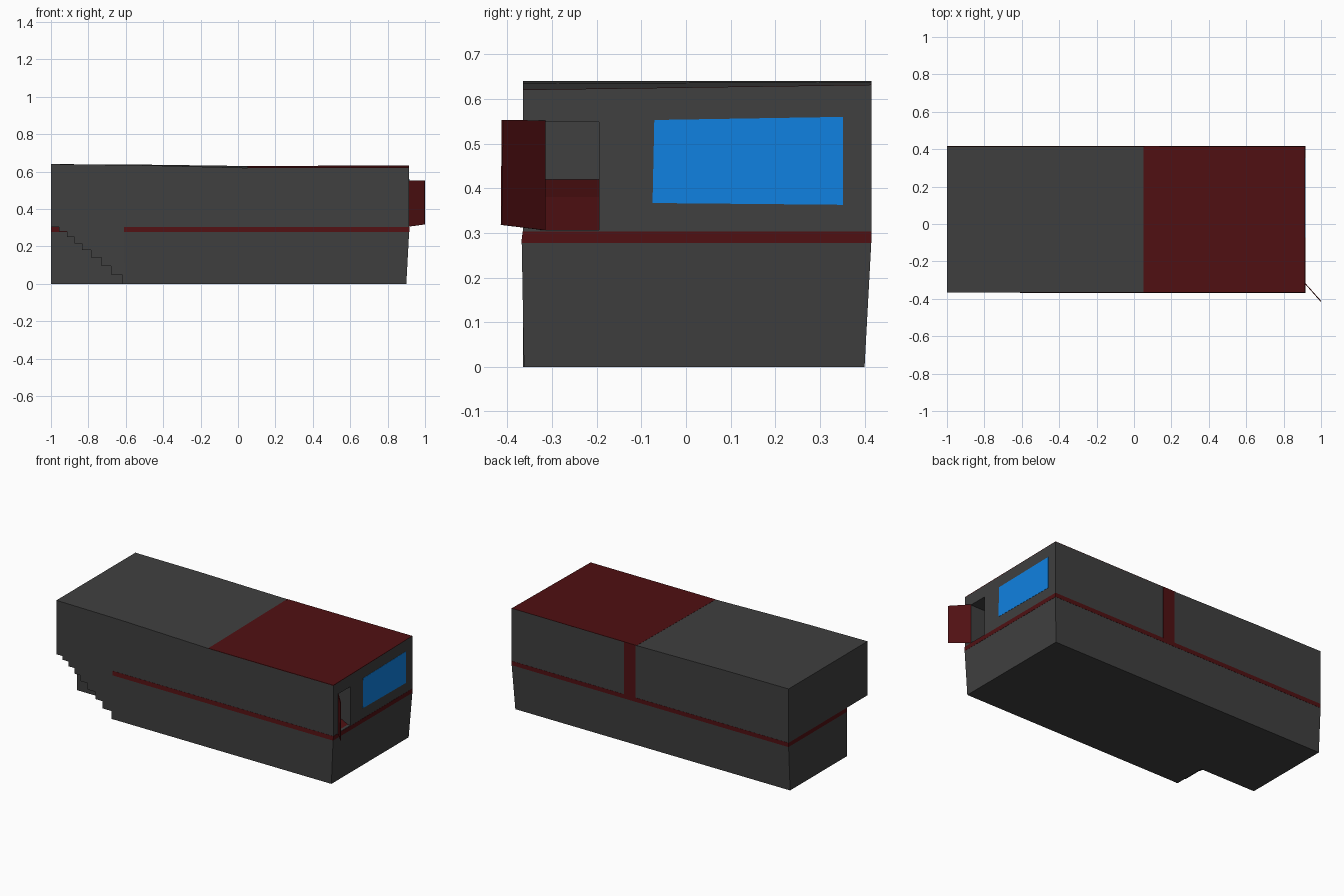
import bpy, bmesh

if "Cube" in bpy.data.objects:
    bpy.data.objects.remove(bpy.data.objects["Cube"])


def material(name, rgb):
    m = bpy.data.materials.new(name)
    m.diffuse_color = (*rgb, 1)
    m.use_nodes = True
    m.node_tree.nodes["Principled BSDF"].inputs["Base Color"].default_value = m.diffuse_color
    return m


GREY = material("dark_grey", (0.05, 0.05, 0.05))
RED = material("dark_red", (0.08, 0.005, 0.006))
BLUE = material("window_blue", (0.005, 0.22, 0.75))


def loft(name, rings, mat):
    """Join equal-length rings of points into a closed solid."""
    bm = bmesh.new()
    vs = [[bm.verts.new(p) for p in r] for r in rings]
    n = len(vs[0])
    for a, b in zip(vs, vs[1:]):
        for i in range(n):
            j = (i + 1) % n
            bm.faces.new((a[i], a[j], b[j], b[i]))
    bm.faces.new(vs[0][::-1])
    bm.faces.new(vs[-1])
    bmesh.ops.recalc_face_normals(bm, faces=bm.faces)
    me = bpy.data.meshes.new(name)
    bm.to_mesh(me)
    bm.free()
    me.materials.append(mat)
    ob = bpy.data.objects.new(name, me)
    bpy.context.collection.objects.link(ob)
    return ob


def plan(z, x1, y0, y1):
    """L-shaped floor outline with the notch under the stair corner."""
    return [(-1, y1, z), (-1, -0.16, z), (-0.61, -0.16, z),
            (-0.61, y0, z), (x1, y0, z), (x1, y1, z)]


def box(name, x, y, z, mat):
    return loft(name, [[(x[0], y[0], k), (x[1], y[0], k),
                        (x[1], y[1], k), (x[0], y[1], k)] for k in z], mat)


Y0, Y1, X1 = -0.365, 0.415, 0.915

# Lower storey, flaring slightly outwards, and the red band above it
loft("lower_storey", [plan(0, 0.90, -0.363, 0.40), plan(0.277, X1, -0.368, Y1)], GREY)
loft("red_band", [plan(0.277, X1 + 0.001, -0.369, Y1 + 0.001),
                  plan(0.303, X1 + 0.001, -0.366, Y1 + 0.001)], RED)

# Stepped corner hanging under the upper storey
xs = [-0.62, -0.68, -0.73, -0.785, -0.835, -0.875, -0.915, -0.957]
zs = [0, 0.05, 0.095, 0.14, 0.18, 0.215, 0.25, 0.28, 0.308]
steps = [(-0.605, 0)]
for i, x in enumerate(xs):
    steps += [(x, zs[i]), (x, zs[i + 1])]
steps += [(-1, 0.308), (-1, 0.33), (-0.605, 0.33)]
loft("stepped_corner", [[(x, y, z) for x, z in steps] for y in (Y0, -0.15)], GREY)

# Upper storey with a gently sloping roof: (x, front height, back height)
roof = [(-1, 0.64, 0.64), (-0.55, 0.635, 0.638), (0.05, 0.62, 0.63), (X1, 0.62, 0.631)]
upper = loft("upper_storey", [[(x, Y0, 0.303), (x, Y1, 0.303), (x, Y1, b), (x, Y0, a)]
                              for x, a, b in roof], GREY)

# Doorway recess
cutter = box("doorway_cutter", (0.60, 1.1), (-0.315, -0.195), (0.306, 0.548), GREY)
cutter.hide_render = True
mod = upper.modifiers.new("doorway", "BOOLEAN")
mod.operation = "DIFFERENCE"
mod.object = cutter
bpy.context.view_layer.objects.active = upper
bpy.ops.object.modifier_apply(modifier=mod.name)
bpy.data.objects.remove(cutter)

# Red ramp inside the doorway
ramp = [(0.60, 0.304), (0.90, 0.304), (0.75, 0.38), (0.60, 0.42)]
loft("entry_ramp", [[(x, y, z) for x, z in ramp] for y in (-0.315, -0.195)], RED)

# Open door leaf
leaf = [(X1, -0.315, 0.306), (1.0, -0.412, 0.318), (1.0, -0.41, 0.553), (X1, -0.315, 0.552)]
loft("door_leaf", [leaf, [(x - 0.003, y - 0.003, z) for x, y, z in leaf]], RED)

# Red roof panel
loft("roof_panel", [[(x, Y0, a - 0.003), (x, Y1, b - 0.003), (x, Y1, b + 0.001), (x, Y0, a + 0.001)]
                    for x, a, b in roof[2:]], RED)

# Vertical red strip on the back wall
box("back_strip", (0.057, 0.137), (0.40, Y1 + 0.001), (0.30, 0.631), RED)

# Window on the right wall
pane = [(-0.075, 0.367), (0.352, 0.363), (0.352, 0.56), (-0.071, 0.553)]
loft("window", [[(x, y, z) for y, z in pane] for x in (X1 - 0.01, X1 + 0.001)], BLUE)
